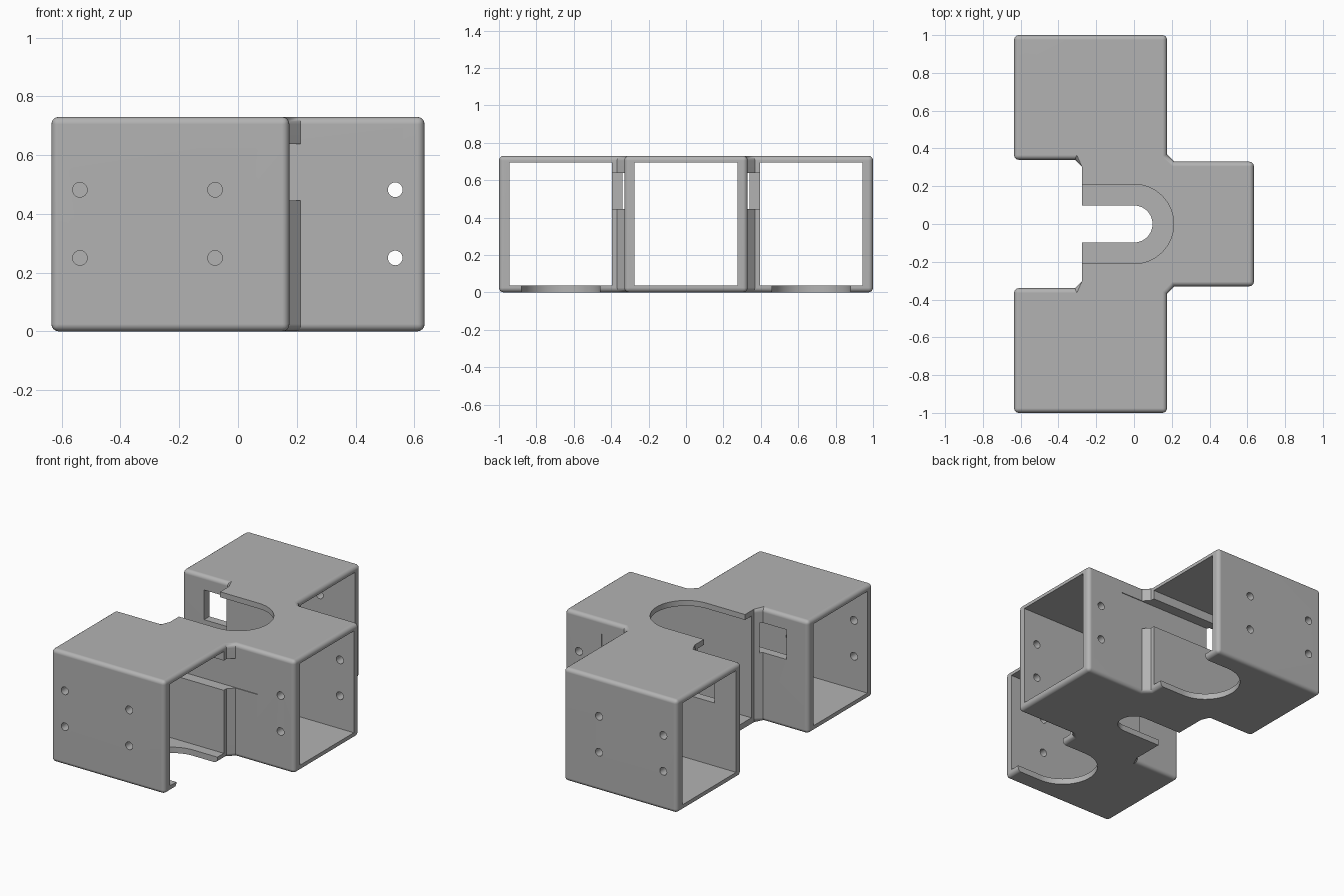
import bpy
import bmesh
import math

cube = bpy.data.objects.get("Cube")
if cube:
    bpy.data.objects.remove(cube, do_unlink=True)

HEIGHT = 0.73
END_X = 0.635      # outer reach of the sleeves along x
SIDE_X = 0.175     # short end of the side sleeves
BACK_X = -0.275    # short end of the middle sleeve
MID_Y = 0.33       # half width of the middle sleeve
SIDE_Y = 0.67      # centre line of the side sleeves
RADIUS = 0.025

grey = bpy.data.materials.new("plain grey")
grey.use_nodes = True
grey.diffuse_color = (0.45, 0.45, 0.45, 1)
grey.node_tree.nodes["Principled BSDF"].inputs["Base Color"].default_value = grey.diffuse_color


def prism(name, outline, z0, z1, rounded=False):
    """Extrude a flat outline between two heights."""
    bm = bmesh.new()
    base = bm.faces.new([bm.verts.new((x, y, z0)) for x, y in outline])
    ext = bmesh.ops.extrude_face_region(bm, geom=[base])
    top = [v for v in ext["geom"] if isinstance(v, bmesh.types.BMVert)]
    bmesh.ops.translate(bm, verts=top, vec=(0, 0, z1 - z0))
    bmesh.ops.recalc_face_normals(bm, faces=bm.faces)
    if rounded:
        bm.normal_update()
        edges = []
        for e in bm.edges:
            a, b = (v.co for v in e.verts)
            upright = abs(a.z - b.z) > 0.1
            square = e.is_convex and e.calc_face_angle() > 1.5
            at_back = all(abs(v.x - BACK_X) < 0.001 for v in (a, b))
            if (square if upright else not at_back):
                edges.append(e)
        bmesh.ops.bevel(bm, geom=edges, offset=RADIUS, segments=4,
                        profile=0.5, affect="EDGES", clamp_overlap=True)
    mesh = bpy.data.meshes.new(name)
    bm.to_mesh(mesh)
    bm.free()
    obj = bpy.data.objects.new(name, mesh)
    bpy.context.collection.objects.link(obj)
    return obj


def box(name, x0, x1, y0, y1, z0, z1):
    return prism(name, [(x0, y0), (x1, y0), (x1, y1), (x0, y1)], z0, z1)


def u_slot(name, x_open, y, r, z0, z1):
    """Slot with a round end about x = 0, open toward x_open."""
    s = -1 if x_open > 0 else 1
    pts = [(x_open, y - r)]
    for i in range(33):
        a = -math.pi / 2 + math.pi * i / 32
        pts.append((s * r * math.cos(a), y + r * math.sin(a)))
    pts.append((x_open, y + r))
    return prism(name, pts, z0, z1)


def drill(x, y, z, length):
    bpy.ops.mesh.primitive_cylinder_add(vertices=24, radius=0.025, depth=length,
                                        location=(x, y, z), rotation=(math.pi / 2, 0, 0))
    return bpy.context.object


# Cross-shaped body with three sleeves side by side
half = [(END_X, MID_Y), (0.213, MID_Y), (SIDE_X, 0.368), (SIDE_X, 1),
        (-END_X, 1), (-END_X, 0.34), (-0.313, 0.34), (BACK_X, 0.302)]
outline = half + [(x, -y) for x, y in reversed(half)]
body = prism("bracket_body", outline, 0, HEIGHT, rounded=True)
body.data.materials.append(grey)

cutters = []
# Square channels
for y in (-SIDE_Y, 0, SIDE_Y):
    cutters.append(box("channel", -1, 1, y - 0.275, y + 0.275, 0.038, 0.695))

# Rounded slots in the roof and floor
cutters.append(u_slot("roof_slot", -0.5, 0, 0.21, 0.5, 1))
cutters.append(u_slot("floor_slot", -0.5, 0, 0.098, -0.2, 0.2))

for s in (-1, 1):
    cutters.append(u_slot("side_floor_slot", 0.5, s * SIDE_Y, 0.21, -0.2, 0.2))
    # Long window through the partition, shallow on the middle sleeve
    y0, y1 = sorted((s * 0.325, s * 0.42))
    cutters.append(box("window", -0.48, 0.372, y0, y1, 0.445, 0.637))

# Screw holes
for z in (0.25, 0.482):
    cutters.append(drill(0.535, 0, z, 0.8))
    for x in (-0.538, -0.078):
        for s in (-1, 1):
            cutters.append(drill(x, s, z, 0.2))

bpy.ops.object.select_all(action="DESELECT")
bpy.context.view_layer.objects.active = body
body.select_set(True)
for cutter in cutters:
    cutter.hide_render = True
    mod = body.modifiers.new("cut", "BOOLEAN")
    mod.operation = "DIFFERENCE"
    mod.solver = "EXACT"
    mod.object = cutter
    bpy.ops.object.modifier_apply(modifier=mod.name)
    bpy.data.objects.remove(cutter, do_unlink=True)

bpy.ops.object.shade_smooth_by_angle(angle=math.radians(30))
weighted = body.modifiers.new("even_shading", "WEIGHTED_NORMAL")
weighted.keep_sharp = True
